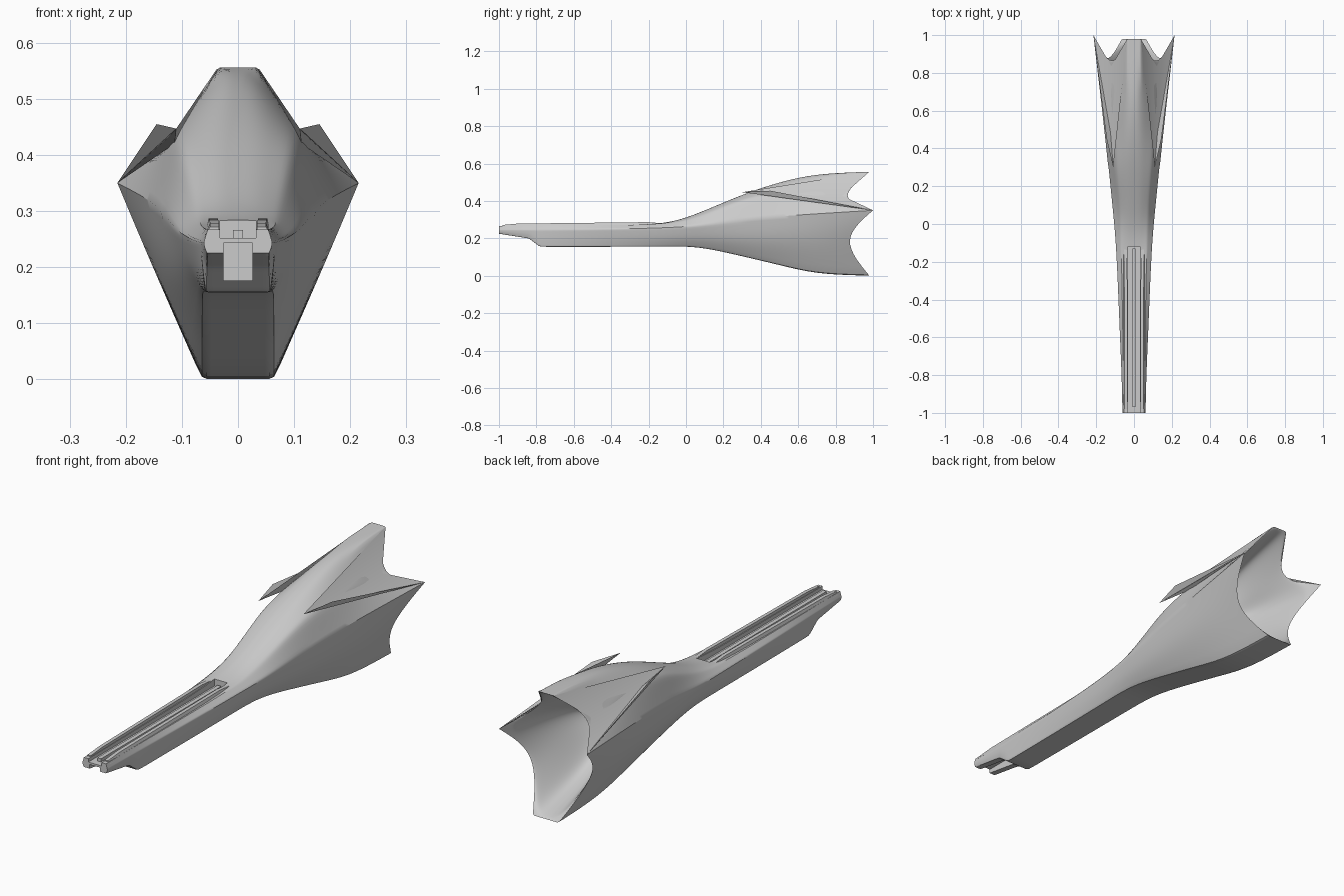
import bpy, bmesh, math

if "Cube" in bpy.data.objects:
    bpy.data.objects.remove(bpy.data.objects["Cube"])


def make_object(name, verts, faces, angle=30):
    me = bpy.data.meshes.new(name)
    me.from_pydata(verts, [], faces)
    bm = bmesh.new()
    bm.from_mesh(me)
    bmesh.ops.recalc_face_normals(bm, faces=bm.faces)
    bm.to_mesh(me)
    bm.free()
    ob = bpy.data.objects.new(name, me)
    bpy.context.collection.objects.link(ob)
    return ob


def finish(ob, angle):
    """Apply modifiers and shade with sharp creases."""
    bpy.ops.object.select_all(action='DESELECT')
    ob.select_set(True)
    bpy.context.view_layer.objects.active = ob
    bpy.ops.object.convert(target='MESH')
    bpy.ops.object.shade_smooth_by_angle(angle=math.radians(angle))


def box(name, x0, x1, y0, y1, z0, z1):
    v = [(x, y, z) for x in (x0, x1) for y in (y0, y1) for z in (z0, z1)]
    f = [(0, 1, 3, 2), (4, 6, 7, 5), (0, 4, 5, 1), (2, 3, 7, 6), (0, 2, 6, 4), (1, 5, 7, 3)]
    return make_object(name, v, f)


# Half sections: y, top z, top x, shoulder x z, ridge x z, flank x z, keel x, keel z
sections = [
    (-1.00, .267, .030, .054, .267, .061, .245, .060, .235, .055, .225),
    (-.84, .268, .030, .055, .268, .065, .245, .063, .222, .056, .200),
    (-.78, .268, .030, .056, .268, .067, .245, .064, .200, .058, .155),
    (-.40, .270, .032, .062, .270, .083, .250, .074, .200, .060, .155),
    (-.10, .274, .034, .068, .276, .096, .258, .084, .200, .062, .157),
    (.07, .335, .035, .075, .312, .113, .268, .094, .200, .064, .158),
    (.30, .435, .040, .100, .415, .136, .300, .118, .190, .064, .105),
    (.50, .502, .040, .112, .440, .157, .318, .138, .190, .064, .058),
    (.70, .547, .038, .120, .436, .180, .332, .150, .192, .064, .008),
    (.98, .556, .036, .120, .420, .215, .350, .150, .195, .064, .001),
]
rim_y = (.98, .98, .82, 1.0, .82, .98, .98)


def ring(s, ys=None, scale=1.0):
    y, zt, x1, x2, z2, x3, z3, x4, z4, x5, zb = s
    half = [(0, zt), (x1, zt), (x2, z2), (x3, z3), (x4, z4), (x5, zb), (0, zb)]
    ys = ys or (y,) * 7
    pts = [(x * scale, ys[i], .29 + (z - .29) * scale) for i, (x, z) in enumerate(half)]
    return pts + [(-x, yy, z) for x, yy, z in pts[5:0:-1]]


# Hull: lofted outside, star-shaped rim, hollow tail
rings = [ring(s) for s in sections[:-1]]
rim = len(rings)
rings.append(ring(sections[-1], rim_y))
rings.append(ring(sections[-1], tuple(y - .01 for y in rim_y), .965))
rings.append(ring(sections[-1], (.76, .76, .73, .76, .73, .76, .76), .77))
rings.append(ring(sections[-1], (.62,) * 7, .55))
rings.append(ring(sections[-1], (.56,) * 7, .25))
n = 12
verts = [p for r in rings for p in r]
faces = [(a * n + i, a * n + (i + 1) % n, (a + 1) * n + (i + 1) % n, (a + 1) * n + i)
         for a in range(len(rings) - 1) for i in range(n)]
faces += [tuple(range(n)), tuple(range(len(verts) - n, len(verts)))]
hull = make_object("hull", verts, faces)

# Creases along the keel, ridge, deck edge and rim
bm = bmesh.new()
bm.from_mesh(hull.data)
crease = bm.edges.layers.float.new("crease_edge")
for e in bm.edges:
    a, b = sorted(v.index for v in e.verts)
    ra, rb, i, j = a // n, b // n, a % n, b % n
    if ra == rb and ra in (0, rim):
        e[crease] = 1.0
    elif ra == rb and ra in (1, 2):
        e[crease] = .7
    elif i == j and rb <= rim:
        k = min(i, n - i)
        if k == 5:
            e[crease] = .9
        elif k == 3:
            e[crease] = 1.0 if ra > 5 else .5
        elif k == 2:
            e[crease] = 1.0 if ra < 4 or ra > 6 else .4
        elif k == 1 and ra == rim - 1:
            e[crease] = .6
bm.to_mesh(hull.data)
bm.free()
sub = hull.modifiers.new("smooth", 'SUBSURF')
sub.levels = sub.render_levels = 3

# Muzzle bore and deck groove
cutters = [box("bore_cutter", -.026, .026, -1.1, -.45, .176, .243),
           box("groove_cutter", -.032, .032, -1.1, -.12, .252, .40)]
for c in cutters:
    c.hide_render = True
    m = hull.modifiers.new("cut", 'BOOLEAN')
    m.operation = 'DIFFERENCE'
    m.object = c
finish(hull, 32)
for c in cutters:
    bpy.data.objects.remove(c)

# Raised deck rails either side of the groove, plus a centre strip
rail_v = [(x + dx, y, z) for y, x, zt in ((-.98, .034, .272), (-.9, .034, .279), (-.2, .036, .287), (-.08, .036, .276))
          for dx, z in ((0, .245), (0, zt), (.016, zt), (.024, .258))]
rail_f = [(a * 4 + i, a * 4 + (i + 1) % 4, a * 4 + 4 + (i + 1) % 4, a * 4 + 4 + i)
          for a in range(3) for i in range(4)] + [(0, 1, 2, 3), (12, 13, 14, 15)]
rails = make_object("deck_rails", rail_v, rail_f)
rails.modifiers.new("mirror", 'MIRROR')
finish(rails, 30)
strip = box("groove_strip", -.009, .009, -.97, -.13, .25, .266)

# Pointed shoulder plates overhanging the hull
tip, outer, side = (.110, .30, .447), (.145, .45, .455), (.215, 1.0, .35)
notch, crown, inner = (.120, .835, .428), (.036, .98, .556), (.113, .50, .420)
plate = make_object("shoulder_plates", [tip, outer, side, notch, crown, inner],
                    [(0, 4, 3), (0, 3, 2), (0, 2, 1), (4, 5, 3), (3, 5, 2), (2, 5, 1), (1, 5, 0), (0, 5, 4)])
plate.modifiers.new("mirror", 'MIRROR')
finish(plate, 20)
